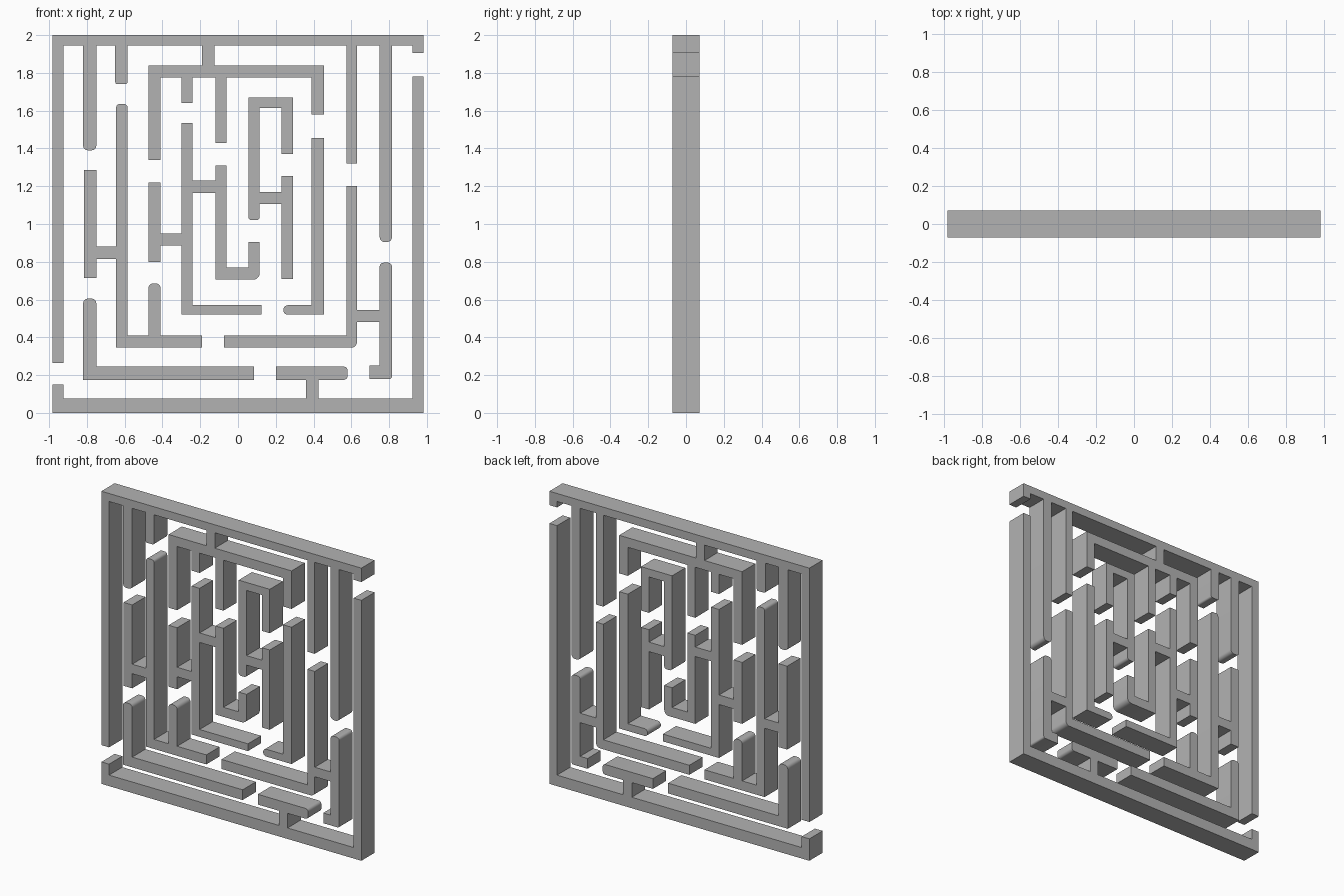
import bpy
import bmesh
import math
from mathutils import Vector

DEPTH = 0.143
ROUND = 0.025
ARC_STEPS = 5

default_cube = bpy.data.objects.get("Cube")
if default_cube:
    bpy.data.objects.remove(default_cube, do_unlink=True)

grey = bpy.data.materials.new("plain grey")
grey.use_nodes = True
grey.diffuse_color = (0.45, 0.45, 0.45, 1)
grey.node_tree.nodes["Principled BSDF"].inputs["Base Color"].default_value = grey.diffuse_color


def outline(runs):
    """Right-angled outline: each (x, z) run goes level at z to the next x."""
    points = []
    for (x, z), (next_x, _) in zip(runs, runs[1:] + runs[:1]):
        points += [Vector((x, z)), Vector((next_x, z))]
    return points


def round_corner(before, corner, after, radius):
    """Quarter circle replacing a right-angled corner."""
    into = (before - corner).normalized() * radius
    out = (after - corner).normalized() * radius
    centre = corner + into + out
    arc = []
    for step in range(ARC_STEPS + 1):
        angle = step / ARC_STEPS * math.pi / 2
        arc.append(centre - out * math.cos(angle) - into * math.sin(angle))
    return arc


def wall(name, runs, rounded=None):
    """Extrude an outline front to back; rounded maps corner index to radius."""
    rounded = rounded or {}
    corners = outline(runs)
    points = []
    for i, corner in enumerate(corners):
        if i in rounded:
            after = corners[(i + 1) % len(corners)]
            points += round_corner(corners[i - 1], corner, after, rounded[i])
        else:
            points.append(corner)

    bm = bmesh.new()
    front = bm.faces.new([bm.verts.new((p.x, -DEPTH / 2, p.y)) for p in points])
    back = bmesh.ops.extrude_face_region(bm, geom=[front], use_keep_orig=True)
    back_verts = [g for g in back["geom"] if isinstance(g, bmesh.types.BMVert)]
    bmesh.ops.translate(bm, vec=(0, DEPTH, 0), verts=back_verts)
    bmesh.ops.recalc_face_normals(bm, faces=bm.faces)

    mesh = bpy.data.meshes.new(name)
    bm.to_mesh(mesh)
    bm.free()
    mesh.materials.append(grey)
    obj = bpy.data.objects.new(name, mesh)
    bpy.context.collection.objects.link(obj)
    bpy.ops.object.select_all(action="DESELECT")
    obj.select_set(True)
    bpy.context.view_layer.objects.active = obj
    bpy.ops.object.shade_smooth_by_angle(angle=math.radians(30))
    return obj


def caps(*runs, radius=ROUND):
    """Both corners of each listed run, for rounded wall ends."""
    return {corner: radius for run in runs for corner in (2 * run, 2 * run + 1)}


# Left and top border with the walls that hang from it
wall("upper_border", [
    (-.983, .265), (-.925, 1.945), (-.82, 1.39), (-.75, 1.945),
    (-.65, 1.74), (-.585, 1.945), (-.19, 1.84), (-.475, 1.34),
    (-.41, 1.775), (-.3, 1.64), (-.24, 1.775), (-.12, 1.43),
    (-.06, 1.775), (.39, 1.58), (.455, 1.84), (-.125, 1.945),
    (.575, 1.32), (.63, 1.945), (.75, .905), (.815, 1.945),
    (.925, 1.905), (.983, 2)],
    caps(2, 18) | caps(4, radius=.012))

# Bottom and right border with its T-shaped branch
wall("lower_border", [
    (-.983, 0), (.983, 1.78), (.925, .075), (.425, .175), (.58, .245),
    (.2, .175), (.36, .075), (-.925, .15)],
    {7: .02, 8: .02})

# Outer passages
wall("left_branching_wall", [
    (-.815, .715), (-.75, .815), (-.645, .345), (-.19, .41), (-.41, .685),
    (-.475, .41), (-.585, 1.635), (-.645, .88), (-.75, 1.285)],
    caps(4) | caps(6, radius=.018))
wall("lower_left_wall", [(-.82, .175), (.085, .245), (-.75, .605)], caps(2))
wall("right_branching_wall", [
    (-.075, .345), (.63, .48), (.75, .25), (.695, .18), (.815, .795),
    (.75, .545), (.63, 1.2), (.575, .41)],
    caps(4, radius=.02) | {1: .03, 7: .012})

# Inner passages
wall("inner_left_wall", [
    (-.475, .8), (-.41, .885), (-.3, .52), (.125, .57), (-.24, 1.165),
    (-.12, .705), (.115, .905), (.055, .77), (-.06, 1.31), (-.12, 1.23),
    (-.24, 1.535), (-.3, .95), (-.41, 1.22)],
    {11: .035})
wall("inner_right_wall", [(.24, .52), (.455, 1.455), (.39, .57)], {0: .024, 5: .024})
wall("centre_wall", [
    (.055, 1.02), (.115, 1.105), (.23, .71), (.29, 1.255), (.23, 1.17),
    (.115, 1.615), (.23, 1.37), (.29, 1.67)],
    caps(0, radius=.018))
